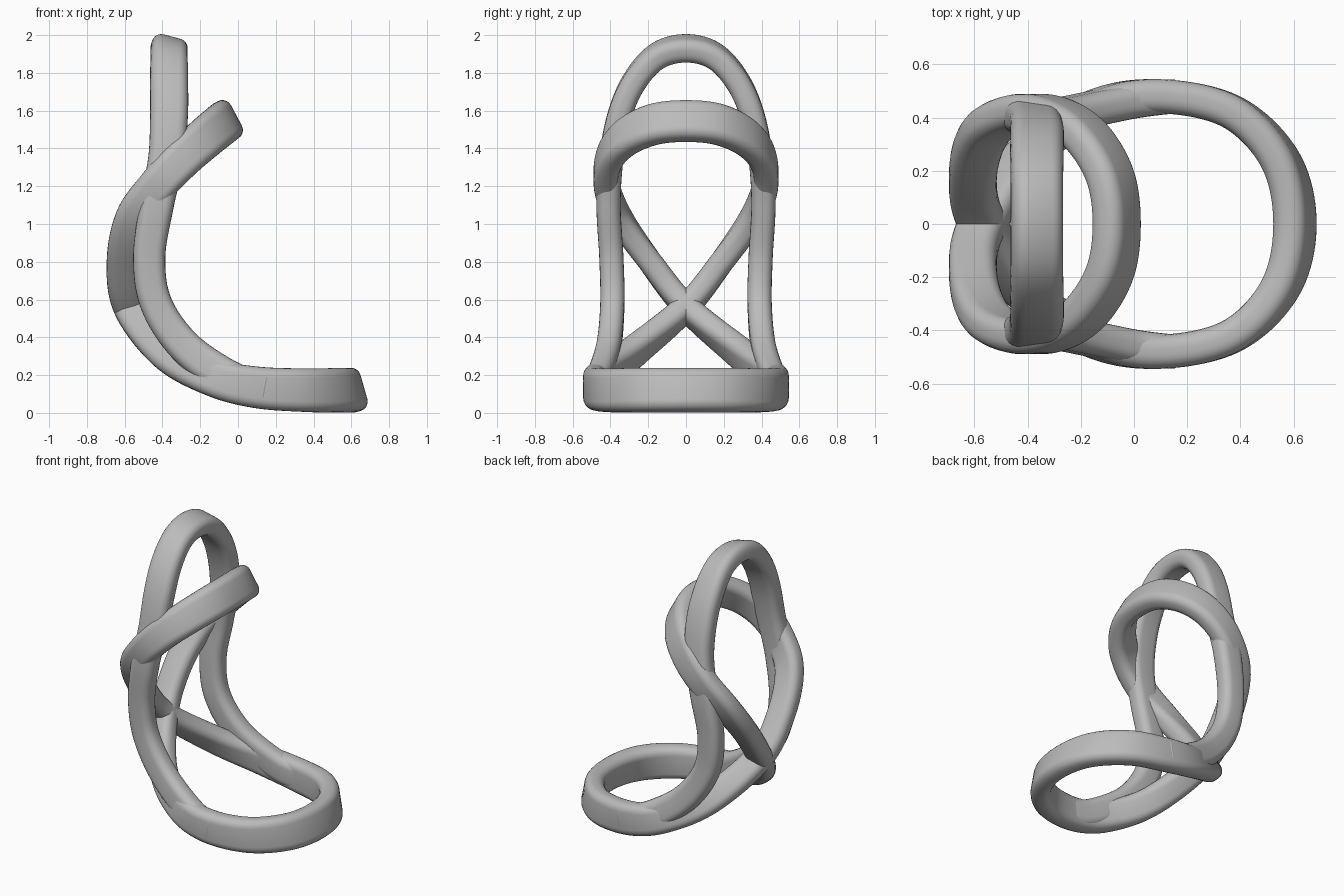
import bpy, bmesh, math
from mathutils import Vector

cube = bpy.data.objects.get("Cube")
if cube:
    bpy.data.objects.remove(cube, do_unlink=True)

grey = bpy.data.materials.new("plain grey")
grey.use_nodes = True
grey.diffuse_color = (0.5, 0.5, 0.5, 1)
grey.node_tree.nodes["Principled BSDF"].inputs["Base Color"].default_value = grey.diffuse_color

THICK, RADIUS, STEPS = 0.128, 0.052, 10


def spline(points, closed):
    """Catmull-Rom through points that also carry band angle and width."""
    n, out = len(points), []
    pick = (lambda i: points[i % n]) if closed else (lambda i: points[max(0, min(n - 1, i))])
    for i in range(n if closed else n - 1):
        a, b, c, d = (pick(i + k) for k in (-1, 0, 1, 2))
        for s in range(STEPS):
            t = s / STEPS
            out.append([0.5 * (2 * q + (r - p) * t + (2 * p - 5 * q + 4 * r - u) * t * t
                               + (3 * q - p - 3 * r + u) * t ** 3)
                        for p, q, r, u in zip(a, b, c, d)])
    if not closed:
        out.append(list(points[-1]))
    return out


def section(width):
    """Rounded rectangle, as (across, through) pairs."""
    pts = []
    for k, (sx, sy) in enumerate(((1, 1), (-1, 1), (-1, -1), (1, -1))):
        for j in range(6):
            a = math.radians(90 * k + 18 * j)
            pts.append((sx * (width / 2 - RADIUS) + RADIUS * math.cos(a),
                        sy * (THICK / 2 - RADIUS) + RADIUS * math.sin(a)))
    return pts


def band(name, points, closed):
    path = spline(points, closed)
    n = len(path)
    bm = bmesh.new()
    rings = []
    for i, (x, y, z, angle, width) in enumerate(path):
        after = path[(i + 1) % n] if closed else path[min(i + 1, n - 1)]
        before = path[i - 1] if closed or i else path[0]
        tangent = (Vector(after[:3]) - Vector(before[:3])).normalized()
        a = math.radians(angle)
        across = Vector((math.cos(a), 0, math.sin(a)))
        across = (across - tangent * across.dot(tangent)).normalized()
        through = tangent.cross(across)
        rings.append([bm.verts.new(Vector((x, y, z)) + across * u + through * v)
                      for u, v in section(width)])
    m = len(rings[0])
    for i in range(n if closed else n - 1):
        r, s = rings[i], rings[(i + 1) % n]
        for j in range(m):
            bm.faces.new((r[j], r[(j + 1) % m], s[(j + 1) % m], s[j]))
    if not closed:
        bm.faces.new(rings[0])
        bm.faces.new(rings[-1])
    bmesh.ops.recalc_face_normals(bm, faces=bm.faces)
    mesh = bpy.data.meshes.new(name)
    bm.to_mesh(mesh)
    bm.free()
    mesh.materials.append(grey)
    mesh.shade_smooth()
    obj = bpy.data.objects.new(name, mesh)
    bpy.context.collection.objects.link(obj)


def mirrored(p):
    return (p[0], -p[1], *p[2:])


# Crossing band: base ring, through the back crossing, up to the raised loop
# Each point: x, y, z, angle of the band's width in degrees, width
half = [
    (0.605, 0, 0.12, 106, 0.235), (0.55, 0.24, 0.12, 102, 0.235),
    (0.37, 0.42, 0.12, 94, 0.23), (0.1, 0.48, 0.135, 86, 0.22),
    (-0.14, 0.44, 0.19, 68, 0.2), (-0.38, 0.28, 0.32, 45, 0.19),
    (-0.57, 0, 0.56, 15, 0.18), (-0.605, -0.19, 0.8, 0, 0.18),
    (-0.555, -0.35, 1.03, -22, 0.19), (-0.43, -0.42, 1.2, -40, 0.2),
    (-0.3, -0.41, 1.34, -48, 0.21), (-0.18, -0.33, 1.45, -54, 0.22),
    (-0.09, -0.18, 1.525, -60, 0.225), (-0.065, 0, 1.545, -62, 0.225),
]
band("crossing_band", half + [mirrored(p) for p in half[-2:0:-1]], True)

# Tall arch: both feet run into the base ring
half = [
    (0.15, 0.48, 0.13, 85, 0.19), (-0.02, 0.46, 0.17, 64, 0.19),
    (-0.27, 0.41, 0.34, 45, 0.18), (-0.43, 0.39, 0.57, 22, 0.17),
    (-0.47, 0.395, 0.82, 2, 0.17), (-0.43, 0.41, 1.1, -8, 0.18),
    (-0.38, 0.395, 1.35, -6, 0.19), (-0.365, 0.35, 1.58, -4, 0.2),
    (-0.365, 0.27, 1.76, -8, 0.2), (-0.365, 0.15, 1.89, -13, 0.195),
    (-0.365, 0, 1.93, -15, 0.195),
]
band("tall_arch", half + [mirrored(p) for p in half[-2::-1]], False)
